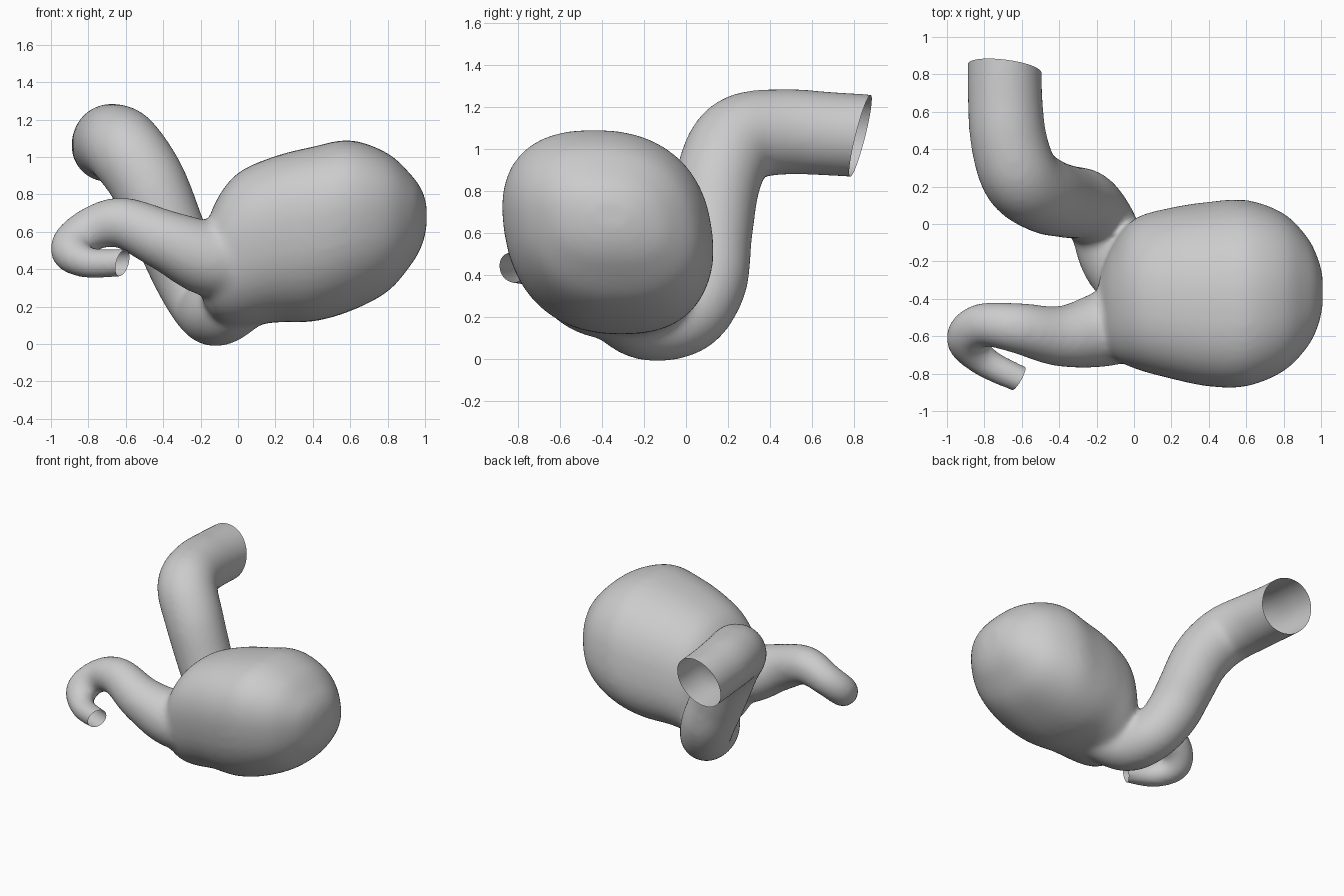
import bpy, bmesh, math
from mathutils import Vector

if "Cube" in bpy.data.objects:
    bpy.data.objects.remove(bpy.data.objects["Cube"])

SIDES = 40


def loft(bm, rings):
    """Closed skin through a list of point rings."""
    loops = [[bm.verts.new(p) for p in ring] for ring in rings]
    for a, b in zip(loops, loops[1:]):
        for i in range(SIDES):
            j = (i + 1) % SIDES
            bm.faces.new((a[i], a[j], b[j], b[i]))
    bm.faces.new(loops[0][::-1])
    bm.faces.new(loops[-1])


def spline(points, steps=8):
    """Catmull-Rom samples of tuples of any length."""
    pts = [Vector(p) for p in points]
    pts = [2 * pts[0] - pts[1]] + pts + [2 * pts[-1] - pts[-2]]
    out = []
    for a, b, c, d in zip(pts, pts[1:], pts[2:], pts[3:]):
        for k in range(steps):
            t = k / steps
            out.append(0.5 * (2 * b + (c - a) * t + (2 * a - 5 * b + 4 * c - d) * t * t
                              + (3 * b - a - 3 * c + d) * t ** 3))
    return out + [pts[-2]]


def tube(bm, points):
    """Round tube along (x, y, z, radius) points."""
    path = spline(points)
    side = Vector((0.3, 0.2, 1))
    rings = []
    for i, p in enumerate(path):
        t = (path[min(i + 1, len(path) - 1)].xyz - path[max(i - 1, 0)].xyz).normalized()
        side = (side - t * side.dot(t)).normalized()
        up = t.cross(side)
        rings.append([p.xyz + p.w * (side * math.cos(a) + up * math.sin(a))
                      for a in (2 * math.pi * k / SIDES for k in range(SIDES))])
    loft(bm, rings)


def cut_open(bm, point, normal, radius):
    """Slice off a vessel end near a point, leaving it open."""
    point, normal = Vector(point), Vector(normal).normalized()
    faces = [f for f in bm.faces if (f.calc_center_median() - point).length < radius]
    geom = set(faces) | {e for f in faces for e in f.edges} | {v for f in faces for v in f.verts}
    bmesh.ops.bisect_plane(bm, geom=list(geom), plane_co=point, plane_no=normal)
    gone = [v for v in bm.verts if (v.co - point).length < radius + 0.02
            and (v.co - point).dot(normal) > 1e-4]
    bmesh.ops.delete(bm, geom=gone, context='VERTS')


def rounded(v, power=0.85):
    return math.copysign(abs(v) ** power, v)


bm = bmesh.new()

# bulging sac: sections (x, y min, y max, z min, z max), leaning forward at the top
sac = [(-0.19, -0.58, -0.30, 0.22, 0.56), (-0.12, -0.70, -0.13, 0.13, 0.76),
       (0.0, -0.765, 0.02, 0.09, 0.915), (0.2, -0.82, 0.08, 0.115, 1.005),
       (0.4, -0.86, 0.11, 0.12, 1.055), (0.6, -0.86, 0.12, 0.175, 1.09),
       (0.8, -0.78, 0.05, 0.28, 1.02), (0.93, -0.65, -0.08, 0.43, 0.90),
       (0.985, -0.54, -0.19, 0.53, 0.82), (1.008, -0.45, -0.27, 0.62, 0.75)]
rings = []
for x, y0, y1, z0, z1 in spline(sac, 6):
    ring = []
    for k in range(SIDES):
        a = 2 * math.pi * k / SIDES
        c, s = rounded(math.cos(a)), rounded(math.sin(a))
        ring.append(Vector((x, (y0 + y1) / 2 + (y1 - y0) / 2 * (c - 0.14 * s),
                            (z0 + z1) / 2 + (z1 - z0) / 2 * s)))
    rings.append(ring)
loft(bm, rings)

# wide vessel, entering underneath the sac
tube(bm, [(-0.69, 1.0, 1.05, 0.20), (-0.69, 0.7, 1.07, 0.20), (-0.67, 0.45, 1.08, 0.205),
          (-0.605, 0.25, 1.04, 0.21), (-0.48, 0.155, 0.86, 0.205), (-0.36, 0.12, 0.58, 0.195),
          (-0.26, 0.10, 0.36, 0.19), (-0.17, 0.0, 0.20, 0.18), (-0.09, -0.2, 0.185, 0.19),
          (0.08, -0.38, 0.32, 0.19)])

# narrow hooked vessel
tube(bm, [(0.15, -0.45, 0.48, 0.18), (-0.12, -0.55, 0.45, 0.205), (-0.38, -0.60, 0.55, 0.165),
          (-0.63, -0.555, 0.65, 0.135), (-0.82, -0.54, 0.595, 0.115), (-0.895, -0.62, 0.50, 0.11),
          (-0.80, -0.735, 0.435, 0.085), (-0.62, -0.825, 0.435, 0.075), (-0.55, -0.85, 0.44, 0.073)])

mesh = bpy.data.meshes.new("vessel_with_sac")
bm.to_mesh(mesh)
bm.free()
body = bpy.data.objects.new("vessel_with_sac", mesh)
bpy.context.collection.objects.link(body)

# fuse the parts into one skin with soft junctions
remesh = body.modifiers.new("fuse", 'REMESH')
remesh.mode = 'VOXEL'
remesh.voxel_size = 0.018
soften = body.modifiers.new("soften", 'SMOOTH')
soften.factor = 0.5
soften.iterations = 22
fused = bpy.data.meshes.new_from_object(body.evaluated_get(bpy.context.evaluated_depsgraph_get()))
body.modifiers.clear()
body.data = fused

# open vessel ends
bm = bmesh.new()
bm.from_mesh(fused)
cut_open(bm, (-0.69, 0.83, 1.06), (0.12, 1, -0.25), 0.32)
cut_open(bm, (-0.62, -0.83, 0.435), (0.9, -0.5, -0.25), 0.12)
for f in bm.faces:
    f.smooth = True
bm.to_mesh(fused)
bm.free()
